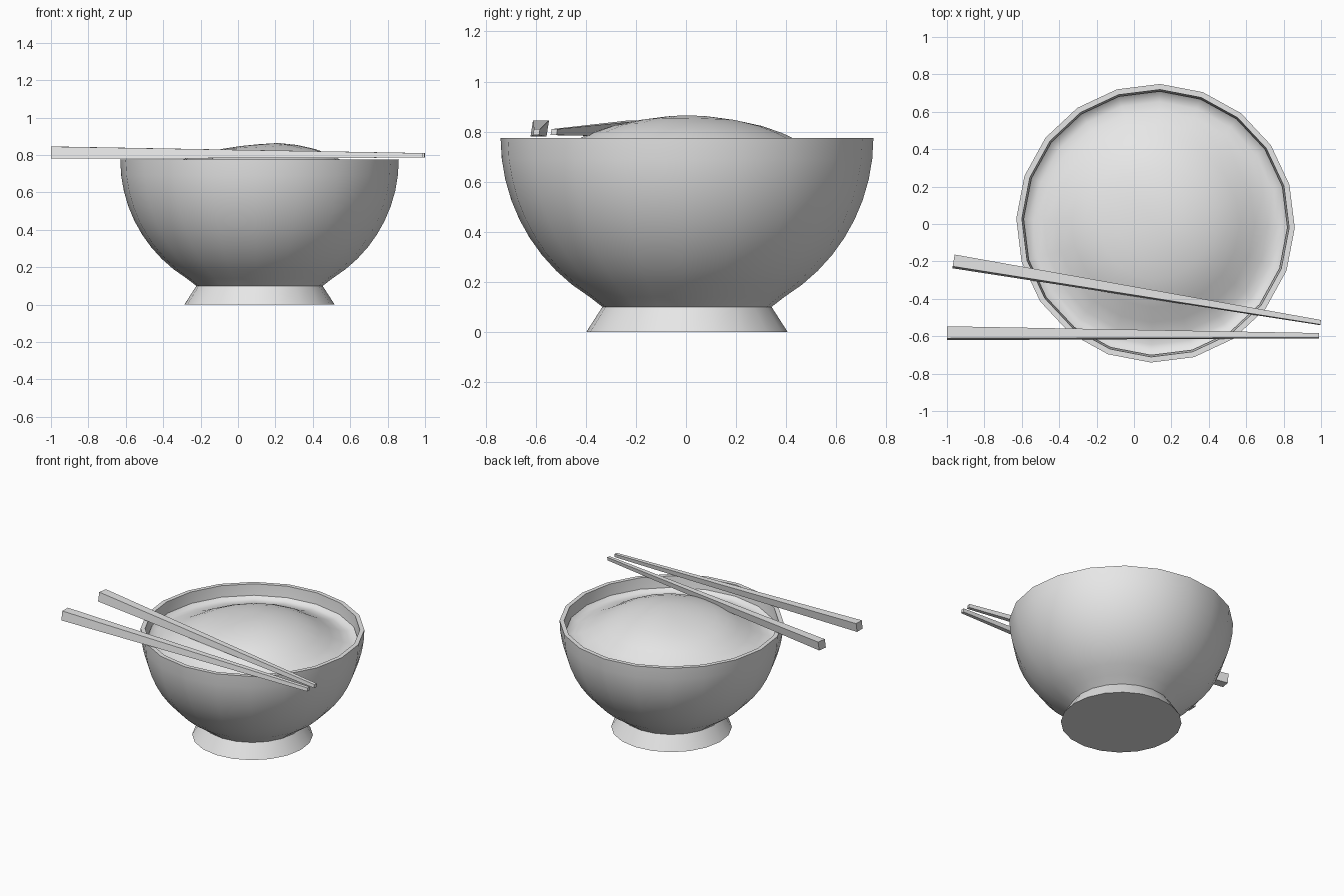
import bpy
import bmesh
import math
from mathutils import Vector

SIDES = 20
CENTRE = Vector((0.115, 0.004, 0))
TURN = math.radians(-1.9)
RADIUS, RIM_Z = 0.745, 0.775

cube = bpy.data.objects.get("Cube")
if cube:
    bpy.data.objects.remove(cube, do_unlink=True)

grey = bpy.data.materials.new("plain grey")
grey.use_nodes = True
grey.diffuse_color = (0.8, 0.8, 0.8, 1)
grey.node_tree.nodes["Principled BSDF"].inputs["Base Color"].default_value = grey.diffuse_color


def finish(bm, name, angle=None):
    """Turn a bmesh into a named object, smooth-shaded if an angle is given."""
    bmesh.ops.recalc_face_normals(bm, faces=bm.faces)
    mesh = bpy.data.meshes.new(name)
    bm.to_mesh(mesh)
    bm.free()
    obj = bpy.data.objects.new(name, mesh)
    bpy.context.collection.objects.link(obj)
    mesh.materials.append(grey)
    if angle:
        bpy.ops.object.select_all(action="DESELECT")
        obj.select_set(True)
        bpy.context.view_layer.objects.active = obj
        bpy.ops.object.shade_smooth_by_angle(angle=math.radians(angle))
    return obj


def lathe(profile, lift=None):
    """Revolve (radius, height) points; lift adds a height offset by position."""
    bm = bmesh.new()
    rings = []
    for r, z in profile:
        if r == 0:
            rings.append([bm.verts.new(CENTRE + Vector((0, 0, z)))] * SIDES)
            continue
        ring = []
        for i in range(SIDES):
            a = TURN + math.tau * i / SIDES
            x, y = r * math.cos(a), r * math.sin(a)
            dz = lift(x, y, r) if lift else 0
            ring.append(bm.verts.new(CENTRE + Vector((x, y, z + dz))))
        rings.append(ring)
    for low, high in zip(rings, rings[1:]):
        for i in range(SIDES):
            j = (i + 1) % SIDES
            corners = dict.fromkeys((low[i], low[j], high[j], high[i]))
            bm.faces.new(list(corners))
    return bm


def arc(radius, start_z, end_z, steps):
    """Points on a sphere centred at rim height, between two heights."""
    a0, a1 = (math.asin((RIM_Z - z) / radius) for z in (start_z, end_z))
    angles = [a0 + (a1 - a0) * k / steps for k in range(steps + 1)]
    return [(radius * math.cos(a), RIM_Z - radius * math.sin(a)) for a in angles]


# Bowl: flared foot, round outside, flat rim, hollow inside
foot = [(0, 0), (0.402, 0), (0.338, 0.1)]
outside = arc(RADIUS, 0.1, RIM_Z, 10)[1:]
inside = arc(0.715, RIM_Z, 0.14, 8)
finish(lathe(foot + outside + inside + [(0, 0.13)]), "bowl", 35)


# Rice: soft mound with a shallow trough against the bowl wall
def uneven(x, y, r):
    fade = max(0, 1 - r / 0.6)
    return fade * (0.05 * x - 0.02 * y + 0.006 * math.sin(9 * x + 5 * y))


mound = [(0, 0.858), (0.1, 0.856), (0.2, 0.843), (0.3, 0.822), (0.38, 0.795),
         (0.45, 0.762), (0.53, 0.716), (0.6, 0.685), (0.65, 0.674),
         (0.685, 0.678), (0.706, 0.695)]
finish(lathe(mound, uneven), "rice", 60)


# Chopsticks: square bars tapering to a thin tip
def chopstick(name, butt, tip):
    bm = bmesh.new()
    along = Vector((tip[0] - butt[0], tip[1] - butt[1], 0)).normalized()
    side = Vector((-along.y, along.x, 0))
    ends = []
    for (x, y), width, bottom, top in ((butt, 0.064, 0.78, 0.845),
                                       (tip, 0.024, 0.786, 0.81)):
        lean = side * width * 0.08
        base = Vector((x, y, bottom)) - lean
        cap = Vector((x, y, top)) + lean
        half = side * width / 2
        ends.append([bm.verts.new(p) for p in
                     (base - half, base + half, cap + half, cap - half)])
    for end in ends:
        bm.faces.new(end)
    for i in range(4):
        j = (i + 1) % 4
        bm.faces.new((ends[0][i], ends[0][j], ends[1][j], ends[1][i]))
    finish(bm, name)


chopstick("front_chopstick", (-1.0, -0.584), (0.99, -0.597))
chopstick("rear_chopstick", (-0.965, -0.2), (0.998, -0.527))
